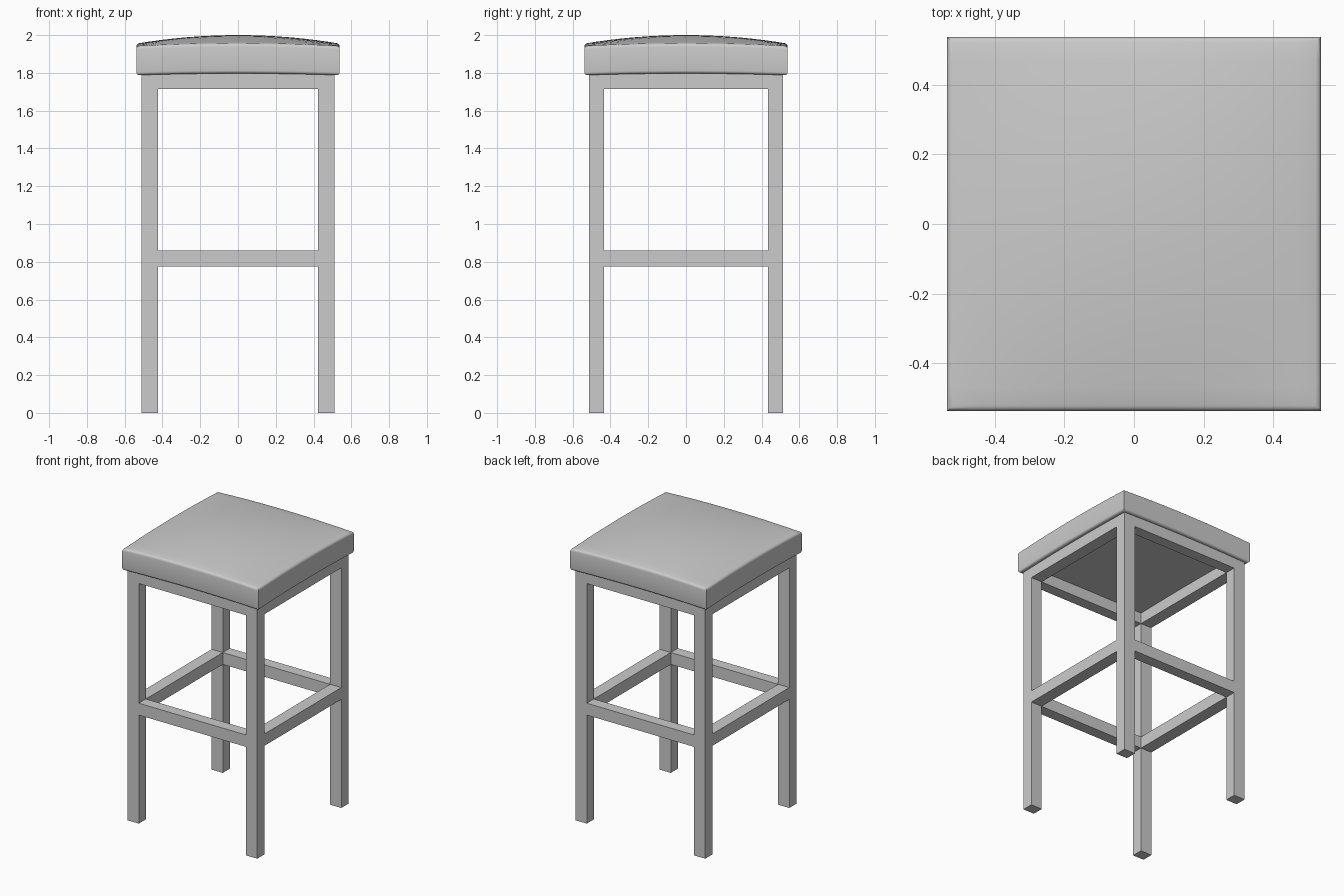
import bpy, bmesh

if "Cube" in bpy.data.objects:
    bpy.data.objects.remove(bpy.data.objects["Cube"])

LX, LY = 0.512, 0.514      # outer half size of the frame
TX, TY = 0.088, 0.08       # leg thickness
HALF = 0.538               # half size of the seat


def box(name, lo, hi):
    bm = bmesh.new()
    bmesh.ops.create_cube(bm, size=1)
    for v in bm.verts:
        v.co = [lo[i] if v.co[i] < 0 else hi[i] for i in range(3)]
    return finish(name, bm)


def finish(name, bm):
    me = bpy.data.meshes.new(name)
    bm.to_mesh(me)
    bm.free()
    ob = bpy.data.objects.new(name, me)
    bpy.context.collection.objects.link(ob)
    return ob


# Four straight legs
for sx, nx in ((-1, "left"), (1, "right")):
    for sy, ny in ((-1, "front"), (1, "back")):
        xs = sorted((sx * LX, sx * (LX - TX)))
        ys = sorted((sy * LY, sy * (LY - TY)))
        box(f"{ny}_{nx}_leg", (xs[0], ys[0], 0), (xs[1], ys[1], 1.797))

# Top frame rails and footrest rails, flush with the legs
for part, z0, z1 in (("top_rail", 1.715, 1.797), ("footrest", 0.775, 0.86)):
    for s, n in ((-1, "front"), (1, "back")):
        ys = sorted((s * LY, s * (LY - TY)))
        box(f"{n}_{part}", (TX - LX, ys[0], z0), (LX - TX, ys[1], z1))
    for s, n in ((-1, "left"), (1, "right")):
        xs = sorted((s * LX, s * (LX - TX)))
        box(f"{n}_{part}", (xs[0], TY - LY, z0), (xs[1], LY - TY, z1))

# Cushioned seat: rounded rims, domed top
Z0, Z1 = 1.787, 1.942
bm = bmesh.new()
bmesh.ops.create_cube(bm, size=1)
for v in bm.verts:
    v.co = (v.co.x * 2 * HALF, v.co.y * 2 * HALF, Z0 if v.co.z < 0 else Z1)
flat = [e for e in bm.edges if abs(e.verts[0].co.z - e.verts[1].co.z) < 1e-4]
bmesh.ops.subdivide_edges(bm, edges=flat, cuts=15, use_grid_fill=True)
rim = [e for e in bm.edges
       if abs(e.verts[0].co.z - e.verts[1].co.z) < 1e-4 and e.calc_face_angle(0) > 1]
bmesh.ops.bevel(bm, geom=rim, offset=0.016, segments=4, profile=0.5, affect='EDGES')
for v in bm.verts:
    a = 1 - (v.co.x / HALF) ** 2
    b = 1 - (v.co.y / HALF) ** 2
    t = (v.co.z - Z0) / (Z1 - Z0)
    v.co.z += t * (0.013 * (a + b) + 0.032 * a * b) + (1 - t) * 0.01 * (a + b - a * b)
bmesh.ops.recalc_face_normals(bm, faces=bm.faces)
seat = finish("seat", bm)
bpy.context.view_layer.objects.active = seat
seat.select_set(True)
bpy.ops.object.shade_smooth_by_angle(angle=0.7)
